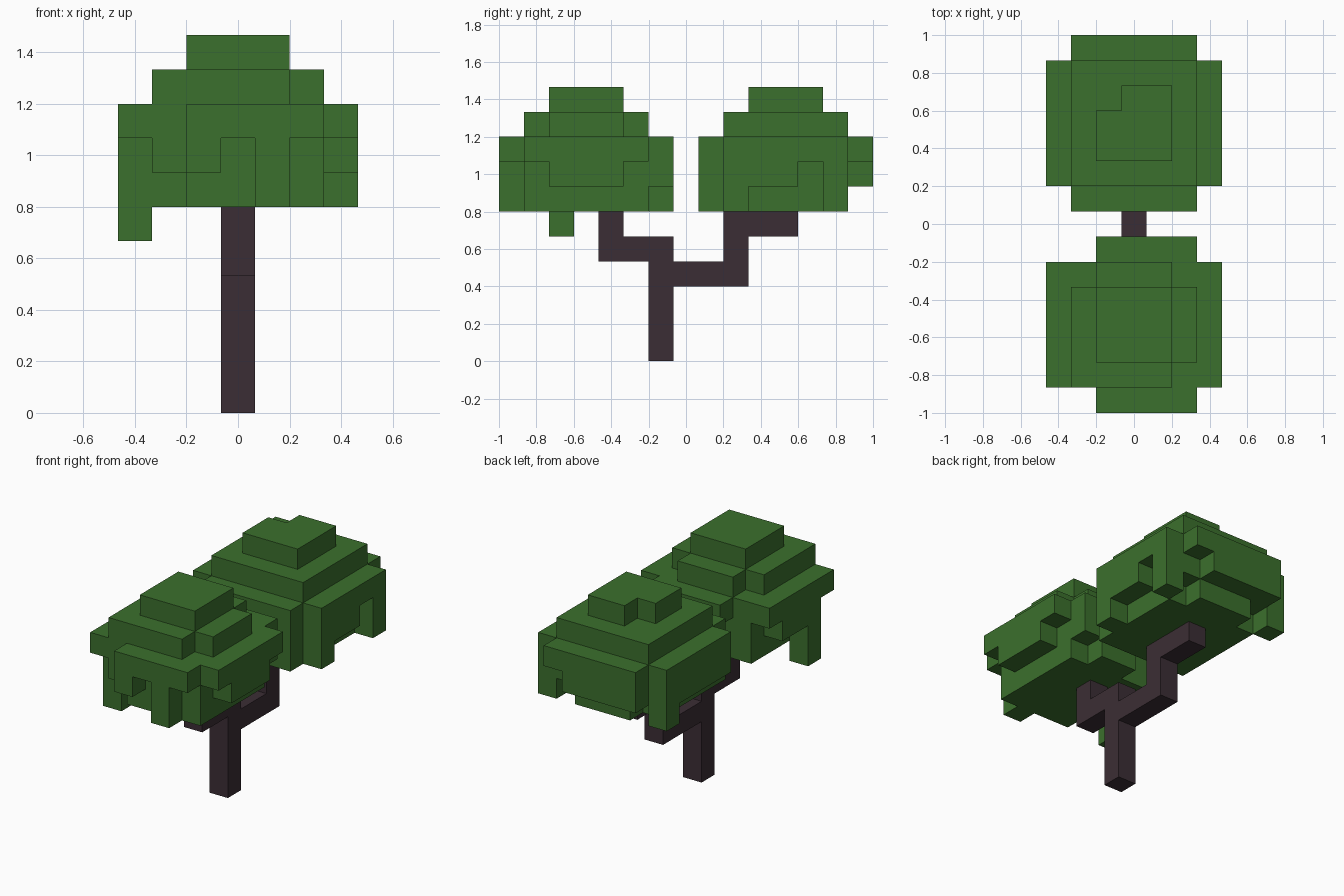
import bpy, bmesh, math
from mathutils import Vector

cube = bpy.data.objects.get("Cube")
if cube:
    bpy.data.objects.remove(cube, do_unlink=True)

UNIT = 2 / 15


def material(name, rgb):
    m = bpy.data.materials.new(name)
    m.use_nodes = True
    m.diffuse_color = (*rgb, 1)
    bsdf = next(n for n in m.node_tree.nodes if n.type == 'BSDF_PRINCIPLED')
    bsdf.inputs["Base Color"].default_value = (*rgb, 1)
    bsdf.inputs["Roughness"].default_value = 0.9
    return m


leaf_green = material("leaf green", (0.044, 0.162, 0.026))
bark_brown = material("dark bark", (0.044, 0.027, 0.035))


def block(x, y, z):
    """Cells in an inclusive range; each axis is a number or a (low, high) pair."""
    spans = [(a, a) if isinstance(a, int) else a for a in (x, y, z)]
    rx, ry, rz = [range(lo, hi + 1) for lo, hi in spans]
    return {(i, j, k) for i in rx for j in ry for k in rz}


def build(name, cells, mat):
    """Make one closed shell around the cells, with coplanar faces merged."""
    bm = bmesh.new()
    for cell in cells:
        for axis in range(3):
            for sign in (-1, 1):
                n = Vector((0, 0, 0))
                n[axis] = sign
                if tuple(int(c + d) for c, d in zip(cell, n)) in cells:
                    continue
                u = Vector((0, 0, 0))
                u[(axis + 1) % 3] = 1
                v = n.cross(u)
                mid = Vector(cell) + Vector((0, 0, 0.5)) + n / 2
                corners = [(-1, -1), (1, -1), (1, 1), (-1, 1)]
                bm.faces.new([bm.verts.new((mid + (u * a + v * b) / 2) * UNIT)
                              for a, b in corners])
    bmesh.ops.remove_doubles(bm, verts=bm.verts[:], dist=UNIT / 100)
    bmesh.ops.dissolve_limit(bm, angle_limit=math.radians(1),
                             verts=bm.verts[:], edges=bm.edges[:])
    mesh = bpy.data.meshes.new(name)
    bm.to_mesh(mesh)
    bm.free()
    mesh.materials.append(mat)
    obj = bpy.data.objects.new(name, mesh)
    bpy.context.scene.collection.objects.link(obj)


# Trunk with two stepped branches
trunk = block(0, -1, (0, 4))
trunk |= block(0, (0, 2), 3) | block(0, 2, (4, 5)) | block(0, (3, 4), 5)
trunk |= block(0, (-3, -2), 4) | block(0, -3, 5)
build("trunk_and_branches", trunk, bark_brown)

# Front canopy: core, crown, then ragged hanging edges
front = block((-2, 2), (-6, -2), (6, 9)) | block((-1, 1), (-5, -3), 10)
front -= block(2, -6, 9) | block(2, -2, 9) | block(-2, -2, 9) | block(-2, -6, 6)
for side in (-3, 3):
    front |= block(side, (-6, -2), 8) | block(side, (-5, -3), 7)
front |= block(-3, -5, (5, 6))
front |= block((-1, 2), -7, 8) | block(-1, -7, 7) | block(1, -7, (6, 7))
front |= block((-1, 2), -1, 8) | block((0, 2), -1, 7) | block((0, 1), -1, 6)
build("front_canopy", front, leaf_green)

# Back canopy: core, crown, then ragged hanging edges
back = block((-2, 2), (2, 6), (6, 9)) | block((-1, 1), (3, 5), 10)
back -= block(-1, 5, 10) | block(2, 6, 6) | block(-2, 6, 6)
for side in (-3, 3):
    back |= block(side, (2, 6), 8) | block(side, 6, (6, 7))
back |= block(-3, (2, 5), 7) | block(3, (2, 4), 7) | block(3, 2, 6)
back |= block((-2, 2), 1, (6, 8))
back |= block((-2, 2), 7, 8) | block((-2, 1), 7, 7)
build("back_canopy", back, leaf_green)
